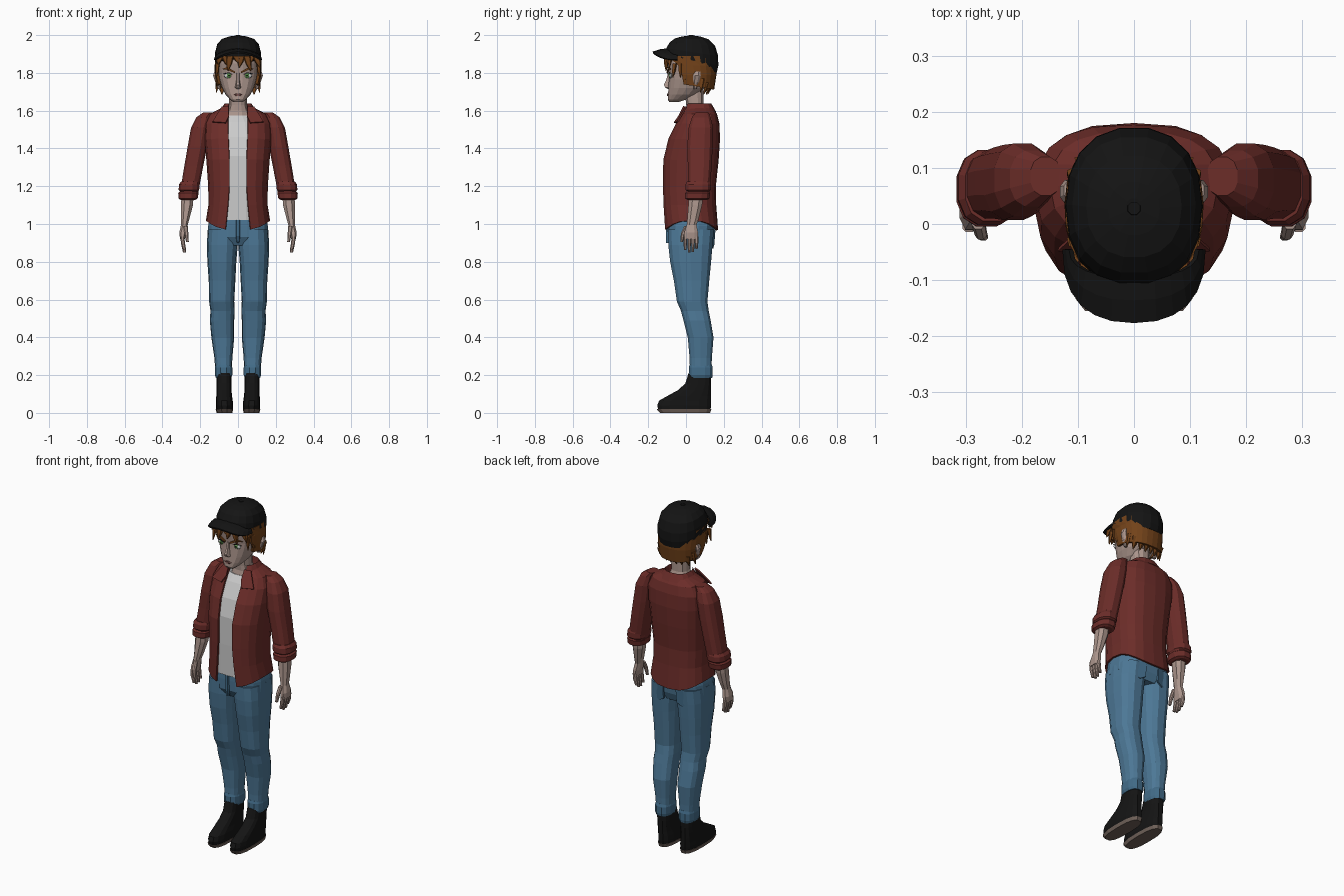
import bpy, bmesh
from math import sin, cos, pi, asin, copysign

def material(name, rgb):
    m = bpy.data.materials.new(name)
    m.diffuse_color = (*rgb, 1)
    return m

RED = material("shirt_red", (0.15, 0.026, 0.022))
WHITE = material("white", (0.72, 0.72, 0.70))
BLUE = material("denim", (0.075, 0.19, 0.31))
DENIM2 = material("denim_dark", (0.055, 0.15, 0.25))
SKIN = material("skin", (0.42, 0.31, 0.27))
HAIR = material("hair", (0.17, 0.055, 0.01))
BLACK = material("black", (0.007, 0.007, 0.007))
SOLE = material("sole", (0.16, 0.12, 0.10))
GREEN = material("iris", (0.12, 0.35, 0.08))
LIP = material("lip", (0.22, 0.10, 0.09))

def finish(name, bm, mat, mirror=False, thick=0):
    bmesh.ops.recalc_face_normals(bm, faces=bm.faces)
    me = bpy.data.meshes.new(name)
    bm.to_mesh(me)
    bm.free()
    ob = bpy.data.objects.new(name, me)
    bpy.context.collection.objects.link(ob)
    me.materials.append(mat)
    if thick:
        s = ob.modifiers.new("thickness", 'SOLIDIFY')
        s.thickness, s.offset = thick, 0
    if mirror:
        ob.modifiers.new("mirror", 'MIRROR')
    return ob

def se(v, e):
    return copysign(abs(v) ** e, v)

def ring(r, angles, e):
    """r = x0, x1, y0, y1, z, [tilt]: rounded section filling those bounds"""
    x0, x1, y0, y1, z = r[:5]
    tilt = r[5] if len(r) > 5 else 0
    cx, cy, rx, ry = (x0 + x1) / 2, (y0 + y1) / 2, (x1 - x0) / 2, (y1 - y0) / 2
    pts = []
    for a in angles:
        y = -ry * se(cos(a), e)
        pts.append((cx + rx * se(sin(a), e), cy + y, z + tilt * y))
    return pts

def loft(name, stacks, mat, n=12, e=0.8, mirror=False):
    """closed, capped lofts; several stacks join into one object"""
    bm = bmesh.new()
    for stack in stacks:
        rows = [[bm.verts.new(p) for p in ring(r, [2 * pi * (i + .5) / n for i in range(n)], e)]
                for r in stack]
        for a, b in zip(rows, rows[1:]):
            for i in range(n):
                bm.faces.new((a[i], a[(i + 1) % n], b[(i + 1) % n], b[i]))
        bm.faces.new(rows[0])
        bm.faces.new(rows[-1])
    return finish(name, bm, mat, mirror)

def sym(*rows):
    """rows of (half width, y0, y1, z, [tilt]) centred on x = 0"""
    return [(-r[0], *r) for r in rows]

def shell(name, rows, mat, n=14, e=0.8, hem=None, thick=0.01):
    """loft left open at the front; rows = (half width, y0, y1, z, half gap)"""
    bm = bmesh.new()
    grid = []
    for k, (w, y0, y1, z, gap) in enumerate(rows):
        t0 = asin((gap / w) ** (1 / e))
        ang = [t0 + (2 * pi - 2 * t0) * i / n for i in range(n + 1)]
        pts = ring((-w, w, y0, y1, z), ang, e)
        if k == 0 and hem:
            pts = [(x, y, z + hem(a)) for (x, y, z), a in zip(pts, ang)]
        grid.append([bm.verts.new(p) for p in pts])
    for a, b in zip(grid, grid[1:]):
        for i in range(n):
            bm.faces.new((a[i], a[i + 1], b[i + 1], b[i]))
    return finish(name, bm, mat, thick=thick)

def poly(name, pts, mat, thick=0.008):
    bm = bmesh.new()
    bm.faces.new([bm.verts.new(p) for p in pts])
    return finish(name, bm, mat, True, thick)

# Shoes
loft("shoes", [[(.028, .115, -.15, .133, .018), (.026, .117, -.155, .135, .04), (.028, .116, -.145, .135, .065),
                (.032, .115, -.10, .134, .09), (.034, .114, -.045, .133, .12), (.034, .114, -.005, .133, .155),
                (.034, .114, .012, .135, .21)]], BLACK, 14, .75, True)
loft("shoe_soles", [[(.03, .113, -.14, .13, 0), (.026, .118, -.158, .137, .02)]], SOLE, 14, .75, True)

# Jeans: legs, rolled hems, hips
loft("jeans_legs", [[(.033, .118, .02, .135, .20), (.03, .125, .018, .138, .29), (.02, .141, .008, .147, .40),
                     (.02, .149, -.015, .132, .49), (.018, .146, -.028, .122, .54), (.02, .153, -.05, .115, .59),
                     (.014, .155, -.066, .125, .70), (.009, .162, -.086, .135, .80), (.001, .165, -.096, .143, .89),
                     (.001, .16, -.098, .15, .97)]], BLUE, 14, .78, True)
loft("jeans_hems", [[(.034, .118, .016, .14, .185), (.029, .124, .013, .143, .20), (.029, .124, .013, .143, .24),
                     (.034, .12, .018, .138, .255)]], DENIM2, 12, .8, True)
loft("jeans_hips", [sym((.10, -.07, .13, .885), (.162, -.097, .148, .93), (.16, -.10, .155, .99),
                        (.15, -.10, .15, 1.04))], BLUE, 16, .72)
loft("jeans_fly", [sym((.006, -.106, -.08, .90), (.012, -.108, -.08, .94), (.012, -.108, -.08, 1.02))], DENIM2, 6)
poly("back_pockets", [(.04, .152, .97), (.11, .138, .97), (.112, .128, .89), (.076, .14, .87), (.042, .146, .89)], DENIM2)

# Undershirt, chest and neck
loft("undershirt", [sym((.14, -.107, .15, 1.02), (.14, -.108, .14, 1.2), (.15, -.105, .155, 1.36),
                        (.155, -.078, .16, 1.46), (.12, -.034, .15, 1.54), (.075, -.006, .12, 1.575))], WHITE, 16, .75)
loft("neck", [sym((.07, -.01, .11, 1.55), (.058, .002, .105, 1.60), (.048, .0, .095, 1.63),
                  (.048, -.01, .095, 1.72))], SKIN, 12)

# Open overshirt with curved hem, collar and lapels
shell("overshirt", [(.165, -.11, .165, 1.0, .065), (.152, -.117, .155, 1.10, .052), (.153, -.119, .153, 1.2, .045),
                    (.163, -.117, .168, 1.34, .045), (.172, -.09, .175, 1.45, .05), (.17, -.05, .172, 1.53, .052),
                    (.145, -.02, .16, 1.58, .052), (.08, .0, .137, 1.612, .05)],
      RED, 18, .75, hem=lambda a: -.025 * cos(2 * a) - .008)
shell("collar", [(.07, .002, .13, 1.59, .05), (.072, -.002, .135, 1.632, .05), (.098, -.018, .155, 1.592, .055)],
      RED, 12)
poly("collar_points", [(.05, -.012, 1.622), (.085, .0, 1.62), (.135, -.045, 1.54), (.065, -.062, 1.535),
                       (.048, -.038, 1.57)], RED)

# Sleeves and rolled cuffs
loft("sleeves", [[(.13, .185, .05, .12, 1.59), (.14, .222, .03, .132, 1.565), (.148, .25, .012, .145, 1.51),
                  (.162, .268, .005, .143, 1.41), (.182, .285, .008, .138, 1.31), (.203, .303, .008, .13, 1.20),
                  (.212, .30, .012, .12, 1.15)]], RED, 12, .82, True)
loft("cuffs", [[(.206, .302, .004, .128, 1.225, 0), (.202, .314, -.004, .134, 1.21, 0), (.204, .316, -.004, .134, 1.18, 0),
                (.212, .306, .006, .122, 1.17, 0)],
               [(.212, .306, .004, .122, 1.175), (.207, .318, -.006, .13, 1.165), (.212, .317, -.006, .126, 1.135),
                (.225, .305, .006, .115, 1.128)]], RED, 12, .82, True)

# Forearms, palms, fingers and thumbs
def finger(y, tip):
    return [(.283, .306, y - .011, y + .011, .935), (.28, .303, y - .01, y + .01, .90),
            (.275, .292, y - .007, y + .006, tip)]
loft("arms_and_hands", [[(.232, .30, .015, .095, 1.17), (.236, .304, .01, .088, 1.10), (.255, .303, .005, .07, 1.03),
                         (.265, .303, .002, .058, .995), (.272, .312, -.012, .066, .955),
                         (.28, .308, -.015, .066, .92)],
                        finger(-.004, .863), finger(.017, .85), finger(.037, .853), finger(.056, .868),
                        [(.265, .29, -.01, .02, .99), (.262, .284, -.028, -.004, .95), (.26, .276, -.03, -.016, .905)]],
     SKIN, 8, .85, True)

# Head, ears and nose
loft("head", [sym((.024, -.088, -.04, 1.645), (.042, -.097, .0, 1.658), (.066, -.096, .06, 1.685),
                  (.085, -.094, .10, 1.72), (.10, -.092, .125, 1.765), (.106, -.092, .138, 1.80),
                  (.11, -.10, .142, 1.85), (.105, -.095, .14, 1.91))], SKIN, 18, .82)
loft("ears", [[(.09, .108, .04, .058, 1.715), (.095, .121, .035, .07, 1.75), (.10, .133, .035, .08, 1.785),
               (.10, .126, .042, .078, 1.808)]], SKIN, 8, .9, True)
loft("nose", [sym((.010, -.10, -.07, 1.716), (.018, -.112, -.07, 1.722), (.013, -.12, -.07, 1.736),
                  (.009, -.106, -.07, 1.765), (.009, -.097, -.07, 1.80))], SKIN, 6)

# Eyes, brows and mouth
def ball(name, centre, size, mat):
    bm = bmesh.new()
    bmesh.ops.create_uvsphere(bm, u_segments=12, v_segments=8, radius=1)
    for v in bm.verts:
        v.co = [c + s * k for c, s, k in zip(centre, size, v.co)]
    return finish(name, bm, mat, True)
ball("eyes", (.05, -.08, 1.785), (.025, .008, .014), WHITE)
ball("irises", (.048, -.085, 1.786), (.012, .006, .013), GREEN)
ball("pupils", (.048, -.089, 1.786), (.005, .004, .006), BLACK)
poly("upper_lids", [(.024, -.09, 1.79), (.048, -.09, 1.803), (.077, -.079, 1.795), (.048, -.091, 1.797)], BLACK, .006)
poly("brows", [(.016, -.098, 1.807), (.058, -.092, 1.83), (.086, -.08, 1.82), (.058, -.093, 1.818),
               (.016, -.098, 1.798)], HAIR)
loft("mouth", [sym((.014, -.101, -.08, 1.677), (.026, -.101, -.08, 1.685), (.012, -.103, -.08, 1.691))], LIP, 8)

# Hair: back shell plus fringe, side and nape tufts
shell("hair", [(.108, -.06, .142, 1.72, .098), (.116, -.085, .154, 1.79, .108), (.117, -.10, .156, 1.84, .106),
               (.116, -.105, .155, 1.89, .06)], HAIR, 16, .85, hem=lambda a: .02 * cos(a) + .012, thick=.014)
def tuft(x, y, z, dx, dy, dz, r=.022):
    return [(x - r, x + r, y - .012, y + .012, z), (x + dx * .5 - r * .7, x + dx * .5 + r * .7, y + dy * .5 - .01,
            y + dy * .5 + .01, z - dz * .55), (x + dx - .002, x + dx + .002, y + dy - .002, y + dy + .002, z - dz)]
fringe = [tuft(x, -.108 + 2.6 * x * x, 1.89, .022 if i % 2 else -.012, -.003, .045 + .018 * (i % 3))
          for i, x in enumerate((-.095, -.07, -.042, -.012, .018, .046, .072, .095))]
sides = [tuft(s * .108, y, z, s * .006, dy, .075, .012) for s in (-1, 1)
         for y, z, dy in ((-.06, 1.85, -.01), (-.03, 1.85, .0), (0, 1.84, -.005), (.09, 1.77, -.015))]
nape = [tuft(x, .135 - 3 * x * x, 1.75, 0, -.02, .065) for x in (-.085, -.05, -.017, .017, .05, .085)]
loft("hair_tufts", fringe + sides + nape, HAIR, 5)

# Cap: crown, rim band, button and brim
loft("cap_crown", [sym((.118, -.108, .165, 1.838, -.27), (.123, -.112, .173, 1.87, -.22), (.121, -.106, .172, 1.91, -.15),
                       (.110, -.088, .156, 1.952, -.08), (.085, -.06, .122, 1.98, -.03), (.046, -.02, .075, 1.993),
                       (.015, .012, .046, 1.997))], BLACK, 18, .88)
loft("cap_button", [sym((.014, .014, .042, 1.99), (.012, .016, .04, 2.0))], BLACK, 8, 1)
bm = bmesh.new()
grid = []
for v in (0, .5, 1):
    row = []
    for i in range(13):
        a = -pi / 2 + pi * i / 12
        x = (.112 + .011 * v) * se(sin(a), .85)
        row.append(bm.verts.new((x, -.045 - (.05 + .08 * v) * se(cos(a), .8),
                                 1.925 - .017 * v * v - .04 * (x / .123) ** 2)))
    grid.append(row)
for a, b in zip(grid, grid[1:]):
    for i in range(12):
        bm.faces.new((a[i], a[i + 1], b[i + 1], b[i]))
finish("cap_brim", bm, BLACK, thick=.01)
